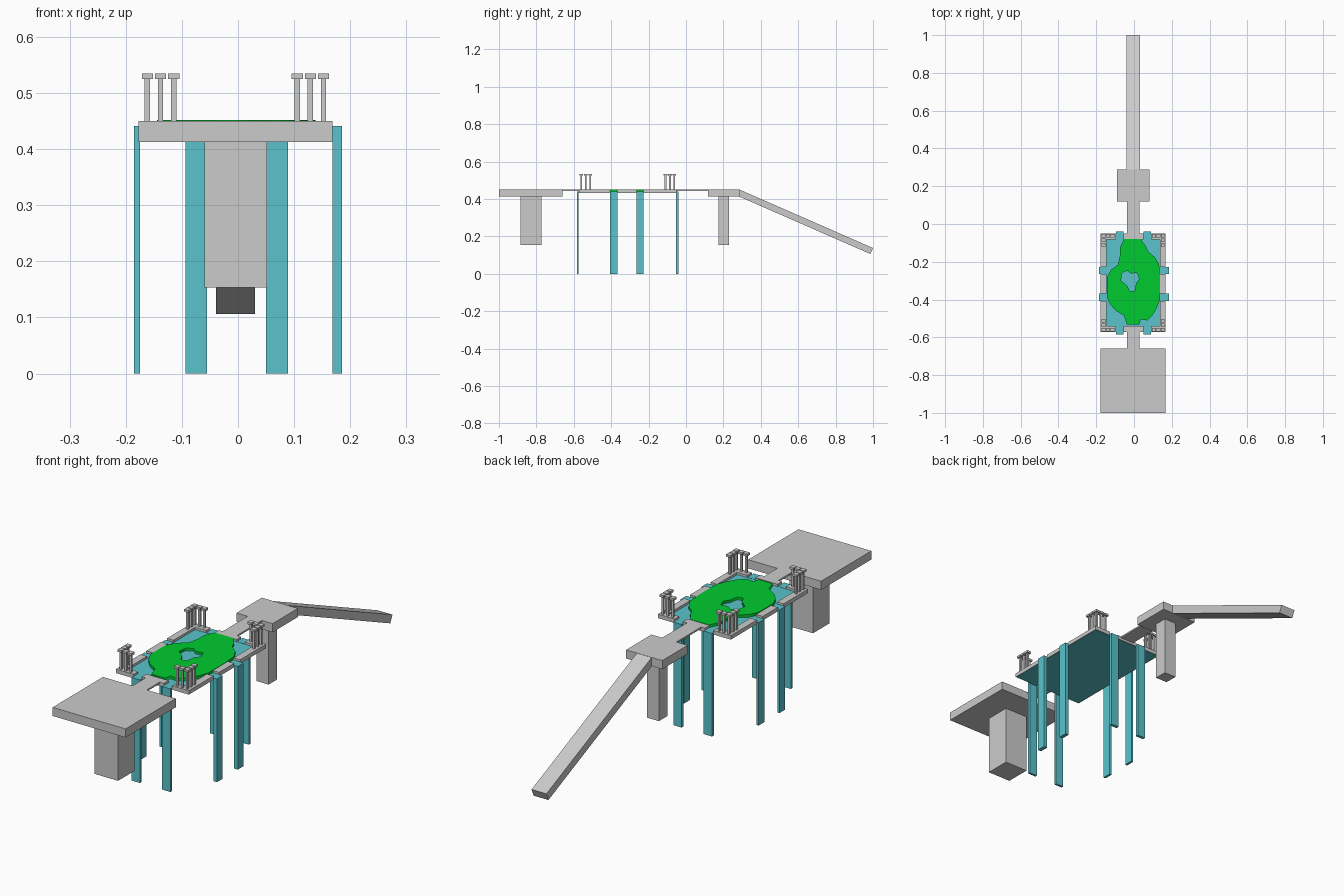
import bpy, math

if "Cube" in bpy.data.objects:
    bpy.data.objects.remove(bpy.data.objects["Cube"])

CX, CY = -0.0045, -0.311      # centre of the basin
HX, HY, WALL = 0.1725, 0.261, 0.031
TOP, BASE, WATER_Z = 0.45, 0.433, 0.441
FALL_X = (-0.0745, 0.0695)    # falls on front and back walls
FALL_Y = (-0.387, -0.246)     # falls on side walls
FW = 0.0195                   # half width of a fall


def material(name, color):
    m = bpy.data.materials.new(name)
    m.diffuse_color = color
    m.use_nodes = True
    m.node_tree.nodes["Principled BSDF"].inputs["Base Color"].default_value = m.diffuse_color
    return m


water = material("water", (0.1, 0.55, 0.6, 1))
grass = material("grass", (0.0, 0.6, 0.03, 1))


def prism(name, profile, axis, lo, hi, mat=None):
    """Extrude a 2D profile along x or y."""
    n = len(profile)
    place = (lambda p, t: (t, p[0], p[1])) if axis == 'x' else (lambda p, t: (p[0], t, p[1]))
    verts = [place(p, t) for t in (lo, hi) for p in profile]
    faces = [tuple(range(n)), tuple(range(2 * n - 1, n - 1, -1))]
    faces += [(i, i + n, (i + 1) % n + n, (i + 1) % n) for i in range(n)]
    me = bpy.data.meshes.new(name)
    me.from_pydata(verts, [], faces)
    ob = bpy.data.objects.new(name, me)
    bpy.context.collection.objects.link(ob)
    bpy.context.view_layer.objects.active = ob
    bpy.ops.object.mode_set(mode='EDIT')
    bpy.ops.mesh.select_all(action='SELECT')
    bpy.ops.mesh.normals_make_consistent(inside=False)
    bpy.ops.object.mode_set(mode='OBJECT')
    if mat:
        me.materials.append(mat)
    return ob


def box(name, x0, x1, y0, y1, z0, z1, mat=None):
    return prism(name, [(x0, z0), (x1, z0), (x1, z1), (x0, z1)], 'y', y0, y1, mat)


# Front platform and its pillar
box("front_platform", -0.177, 0.168, -1.0, -0.66, 0.413, TOP)
box("front_pillar", -0.06, 0.052, -0.885, -0.773, 0.153, 0.413)

# Back platform, pillar and sloping ramp
box("back_platform", -0.09, 0.081, 0.118, 0.289, 0.413, TOP)
box("back_pillar", -0.033, 0.024, 0.173, 0.23, 0.153, 0.413)
prism("ramp", [(0.287, TOP), (1.0, 0.138), (0.986, 0.106), (0.28, 0.415)], 'x', -0.0395, 0.0305)

# Thin bridges
box("front_bridge", -0.037, 0.03, -0.66, -0.565, 0.443, TOP)
box("back_bridge", -0.037, 0.03, -0.055, 0.118, 0.443, TOP)

# Basin walls, split where the water flows out
L, R, F, B = CX - HX, CX + HX, CY - HY, CY + HY
ys = [F, FALL_Y[0] - FW, FALL_Y[0] + FW, FALL_Y[1] - FW, FALL_Y[1] + FW, B]
xs = [L + WALL, FALL_X[0] - FW, FALL_X[0] + FW, FALL_X[1] - FW, FALL_X[1] + FW, R - WALL]
for i in (0, 2, 4):
    for side, x in (("left", L), ("right", R - WALL)):
        box(f"{side}_wall", x, x + WALL, ys[i], ys[i + 1], BASE, TOP)
    for side, y in (("front", F), ("back", B - WALL)):
        box(f"{side}_wall", xs[i], xs[i + 1], y, y + WALL, BASE, TOP)

# Pool slab
box("pool_water", L + 0.003, R - 0.003, F + 0.003, B - 0.003, BASE - 0.001, WATER_Z - 0.001, water)


# Waterfalls: channel through the wall, then a drop to the ground
def fall(name, inner, wall, outer, axis, centre):
    prof = [(inner, BASE), (wall, BASE), (wall, 0), (outer, 0), (outer, WATER_Z), (inner, WATER_Z)]
    prism(name, prof, 'y' if axis == 'x' else 'x', centre - FW, centre + FW, water)


for y in FALL_Y:
    fall("left_waterfall", L + WALL, L + 0.002, -0.185, 'x', y)
    fall("right_waterfall", R - WALL, R, 0.185, 'x', y)
for x in FALL_X:
    fall("front_waterfall", F + WALL, F - 0.002, -0.584, 'y', x)
    fall("back_waterfall", B - WALL, B - 0.004, -0.041, 'y', x)

# L-shaped clusters of columns on the four corners
STEP = 0.0235
for sx in (-1, 1):
    for sy in (-1, 1):
        for i, j in ((0, 0), (1, 0), (2, 0), (0, 1), (0, 2)):
            x = CX + sx * (HX - 0.0155 - i * STEP)
            y = CY + sy * (HY - 0.0125 - j * STEP)
            box("column_shaft", x - .0047, x + .0047, y - .0047, y + .0047, TOP - .002, 0.525)
            box("column_cap", x - .01, x + .01, y - .01, y + .01, 0.525, 0.5345)

# Grass island with a pond hole (outline in hundredths of a unit)
outline = [(-5.3, -8), (3.5, -8), (6.4, -12), (7.4, -14.5), (11, -17.5), (13.3, -21.5),
           (13.8, -28), (13.8, -40), (12, -44.5), (10, -48), (7, -51), (3.5, -50.5),
           (2.8, -53.3), (-3.7, -53.3), (-5.3, -48.5), (-9.5, -46), (-12.7, -42.5),
           (-14.4, -38.5), (-14.4, -28.5), (-12.2, -24.3), (-8.5, -21.5), (-7.4, -16.5), (-7.4, -12.5)]
pond = [(-6.4, -26), (-3.7, -24.7), (-1.6, -26.3), (1.6, -25.8), (2.7, -29), (1, -31.7),
        (0.5, -35.2), (-2, -35.8), (-3.7, -32.6), (-6.9, -30)]
cu = bpy.data.curves.new("grass_island", 'CURVE')
cu.dimensions = '2D'
cu.fill_mode = 'BOTH'
cu.extrude = 0.006
for pts in (outline, pond):
    sp = cu.splines.new('POLY')
    sp.points.add(len(pts) - 1)
    for p, (x, y) in zip(sp.points, pts):
        p.co = (x / 100, y / 100, 0, 1)
    sp.use_cyclic_u = True
island = bpy.data.objects.new("grass_island", cu)
island.location.z = 0.4455
bpy.context.collection.objects.link(island)
cu.materials.append(grass)
bpy.ops.object.select_all(action='DESELECT')
island.select_set(True)
bpy.context.view_layer.objects.active = island
bpy.ops.object.convert(target='MESH')
